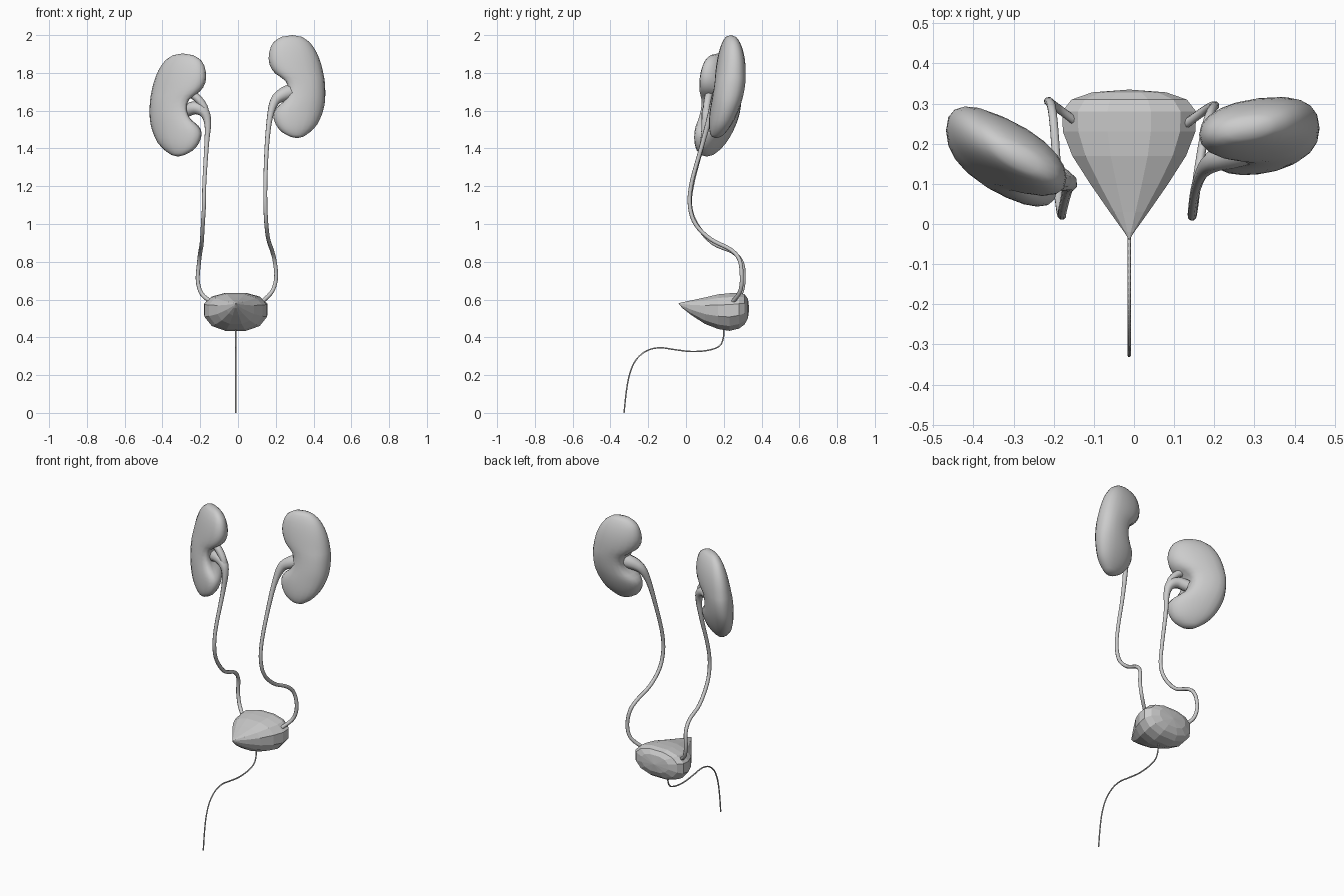
import bpy, bmesh, math

if "Cube" in bpy.data.objects:
    bpy.data.objects.remove(bpy.data.objects["Cube"])


def spline(pts, n):
    """Catmull-Rom resampling of points of any dimension."""
    p = [pts[0]] + list(pts) + [pts[-1]]
    out = []
    for i in range(1, len(p) - 2):
        for k in range(n):
            t = k / n
            out.append([0.5 * (2 * b + (c - a) * t + (2 * a - 5 * b + 4 * c - d) * t * t
                               + (3 * b - a - 3 * c + d) * t ** 3)
                        for a, b, c, d in zip(*p[i - 1:i + 3])])
    return out + [list(pts[-1])]


def oval(i, n, power):
    """Point i of n on a unit oval; power below 1 makes it boxier."""
    c, s = math.cos(i * math.tau / n), math.sin(i * math.tau / n)
    return math.copysign(abs(c) ** power, c), math.copysign(abs(s) ** power, s)


def finish(name, bm, smooth):
    bmesh.ops.recalc_face_normals(bm, faces=bm.faces)
    me = bpy.data.meshes.new(name)
    bm.to_mesh(me)
    bm.free()
    ob = bpy.data.objects.new(name, me)
    bpy.context.collection.objects.link(ob)
    for f in me.polygons:
        f.use_smooth = smooth
    return ob


def loft(name, start, rings, end, smooth=True):
    """Skin closed rings, with a single point at each end."""
    bm = bmesh.new()
    rows = [[bm.verts.new(v) for v in r] for r in rings]
    n = len(rows[0])
    for a, b in zip(rows, rows[1:]):
        for i in range(n):
            bm.faces.new((a[i], a[(i + 1) % n], b[(i + 1) % n], b[i]))
    for tip, r in ((start, rows[0]), (end, rows[-1])):
        v = bm.verts.new(tip)
        for i in range(n):
            bm.faces.new((v, r[i], r[(i + 1) % n]))
    return finish(name, bm, smooth)


def tube(name, pts, sides=2, n=5):
    """Round tube through (x, y, z, radius) points."""
    cu = bpy.data.curves.new(name, 'CURVE')
    cu.dimensions = '3D'
    cu.bevel_depth = 1.0
    cu.bevel_resolution = sides
    cu.use_fill_caps = True
    path = spline(pts, n)
    sp = cu.splines.new('POLY')
    sp.points.add(len(path) - 1)
    for q, (x, y, z, r) in zip(sp.points, path):
        q.co = (x, y, z, 1)
        q.radius = r
    tmp = bpy.data.objects.new(name + "_path", cu)
    bpy.context.collection.objects.link(tmp)
    dg = bpy.context.evaluated_depsgraph_get()
    me = bpy.data.meshes.new_from_object(tmp.evaluated_get(dg))
    bpy.data.objects.remove(tmp)
    ob = bpy.data.objects.new(name, me)
    bpy.context.collection.objects.link(ob)
    for f in me.polygons:
        f.use_smooth = len(f.vertices) == 4
    return ob


# Kidney outline: height, inner edge, outer edge, depth of hilum dent
BEAN = [(.264, -.08, .025, 0), (.235, -.125, .068, 0), (.18, -.147, .105, 0),
        (.12, -.146, .128, 0), (.07, -.125, .14, .01), (.03, -.088, .147, .03),
        (-.02, -.077, .15, .04), (-.07, -.092, .149, .03), (-.11, -.118, .143, .01),
        (-.15, -.126, .131, 0), (-.2, -.112, .107, 0), (-.24, -.08, .07, 0),
        (-.265, -.035, .033, 0)]


def kidney(name, side, cx, cy, cz, thick, lean_x, lean_z):
    def place(x, y, z):
        return (cx + side * x, cy + y + lean_x * x + lean_z * z - .35 * z * z, cz + z)
    rings = []
    for z, a, b, dent in spline(BEAN, 2):
        mid, half = (a + b) / 2, (b - a) / 2
        th = thick * math.sqrt(max(0, 1 - (abs(z) / .276) ** 2.3))
        ring = []
        for i in range(20):
            c, s = oval(i, 20, .88)
            ring.append(place(mid + half * c + dent * max(0, -c) ** 6, th * s, z))
        rings.append(ring)
    return loft(name, place(-.025, 0, .273), rings, place(0, 0, -.273))


kidney("left_kidney", 1, .312, .226, 1.727, .08, .12, .15)
kidney("right_kidney", -1, -.318, .17, 1.63, .088, .45, .13)

# Ureters, each flaring into a renal pelvis at the kidney
tube("left_ureter", [
    (.29, .195, 1.70, .045), (.24, .175, 1.685, .038), (.195, .155, 1.65, .027),
    (.168, .125, 1.56, .016), (.152, .08, 1.4, .012), (.145, .03, 1.22, .011),
    (.145, .02, 1.1, .011), (.15, .05, 1.0, .011), (.16, .13, .92, .011),
    (.178, .235, .865, .011), (.193, .283, .81, .011), (.202, .295, .72, .011),
    (.182, .287, .645, .011), (.13, .25, .59, .011)])
tube("right_ureter", [
    (-.275, .15, 1.60, .035), (-.225, .125, 1.615, .034), (-.178, .11, 1.59, .028),
    (-.16, .1, 1.53, .019), (-.166, .085, 1.42, .013), (-.178, .035, 1.22, .011),
    (-.18, .022, 1.1, .011), (-.186, .055, 1.0, .011), (-.192, .14, .9, .011),
    (-.2, .25, .85, .011), (-.207, .298, .79, .011), (-.213, .305, .7, .011),
    (-.192, .29, .63, .011), (-.145, .255, .59, .011)])
# Upper branch of the right renal pelvis
tube("right_pelvis_branch", [
    (-.275, .135, 1.70, .024), (-.225, .12, 1.675, .022),
    (-.18, .11, 1.62, .02), (-.162, .105, 1.55, .016)])

# Bladder: y, half width, bottom, top; faceted, pointed toward the front
BX = -.012
SECT = [(-.02, .013, .555, .586), (.03, .05, .515, .597), (.1, .1, .469, .613),
        (.17, .146, .441, .63), (.23, .17, .431, .636), (.28, .172, .443, .638),
        (.31, .148, .465, .63), (.328, .095, .5, .605)]
rings = []
for y, w, lo, hi in SECT:
    zc = lo + (hi - lo) * .55
    ring = []
    for i in range(12):
        c, s = oval(i + .5, 12, .85)
        ring.append((BX + w * c, y, zc + s * ((hi - zc) if s > 0 else (zc - lo))))
    rings.append(ring)
loft("bladder", (BX, -.04, .58), rings, (BX, .335, .55), smooth=False)

# Urethra
tube("urethra", [(BX, y, z, .0042) for y, z in [
    (.2, .45), (.198, .4), (.178, .355), (.12, .332), (.03, .325), (-.06, .335),
    (-.14, .345), (-.21, .328), (-.265, .28), (-.297, .21), (-.315, .12), (-.328, 0)]],
    sides=1)
